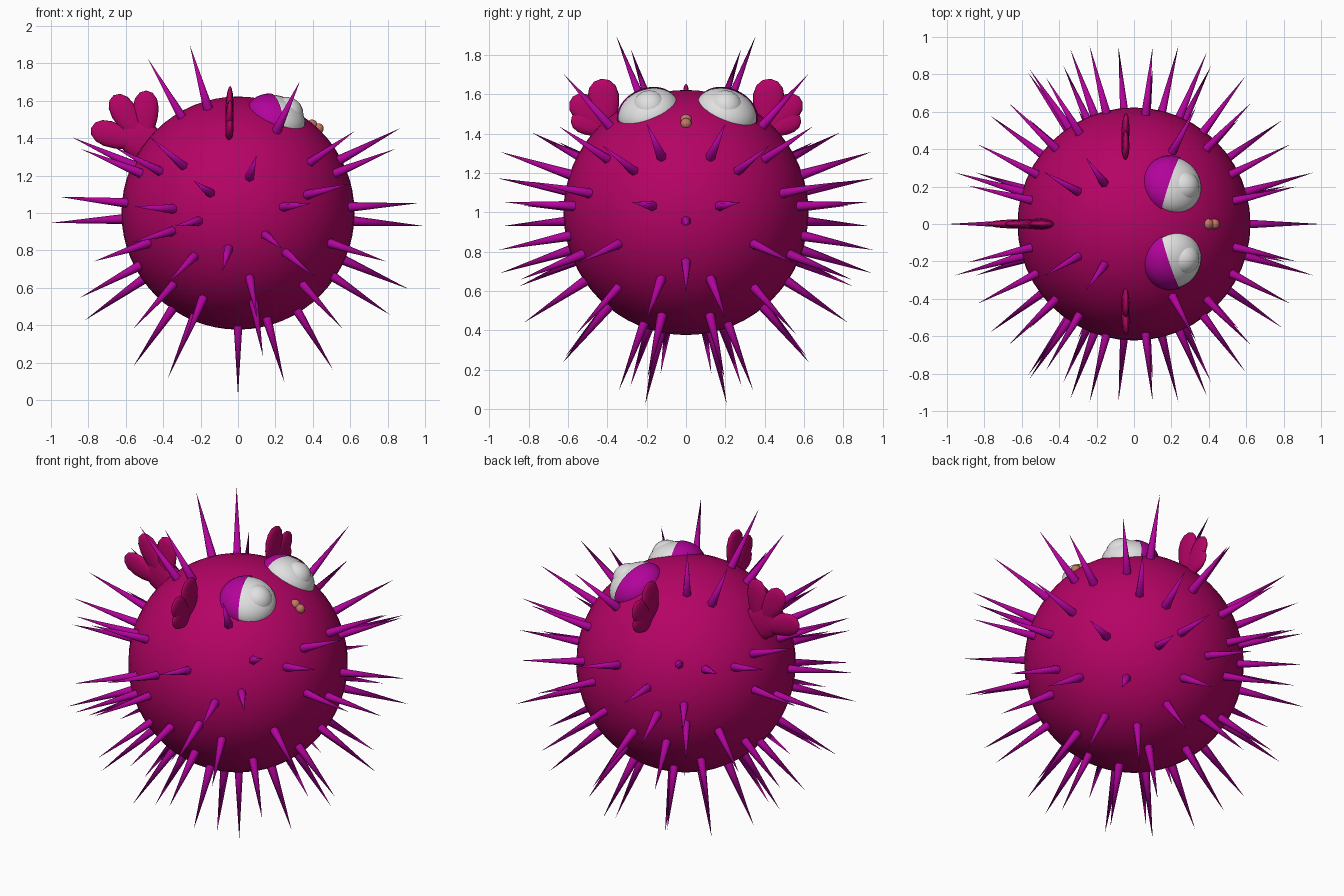
import bpy
import bmesh
from math import radians, cos, sin
from mathutils import Vector, Matrix

cube = bpy.data.objects.get("Cube")
if cube:
    bpy.data.objects.remove(cube, do_unlink=True)

CENTRE = Vector((0, 0, 1))
BODY_RADIUS = 0.623
TIP_RADIUS = 1.0


def make_material(name, rgb):
    mat = bpy.data.materials.new(name)
    mat.use_nodes = True
    colour = (*rgb, 1)
    mat.diffuse_color = colour
    mat.node_tree.nodes["Principled BSDF"].inputs["Base Color"].default_value = colour
    return mat


pink = make_material("deep pink", (0.46, 0.001, 0.13))
purple = make_material("purple", (0.45, 0.001, 0.33))
white = make_material("eye white", (0.75, 0.75, 0.75))
salmon = make_material("salmon", (0.57, 0.18, 0.13))


def finish(name, bm, mat):
    """Turn a bmesh into a smooth object with one material."""
    mesh = bpy.data.meshes.new(name)
    bm.normal_update()
    bm.to_mesh(mesh)
    bm.free()
    for poly in mesh.polygons:
        poly.use_smooth = True
    mesh.materials.append(mat)
    obj = bpy.data.objects.new(name, mesh)
    bpy.context.scene.collection.objects.link(obj)


def add_ball(bm, matrix, segments=24):
    return bmesh.ops.create_uvsphere(bm, u_segments=segments, radius=1, matrix=matrix,
                                     v_segments=segments * 2 // 3)["verts"]


def ball(name, centre, radius, mat, segments=24):
    bm = bmesh.new()
    add_ball(bm, Matrix.Translation(centre) @ Matrix.Scale(radius, 4), segments)
    finish(name, bm, mat)


def add_lobe(bm, base, tip, normal, width, thickness):
    """Flattened egg running from base to tip, broader near the tip."""
    base, tip, normal = Vector(base), Vector(tip), Vector(normal)
    axis = (tip - base).normalized()
    normal = (normal - axis * normal.dot(axis)).normalized()
    side = axis.cross(normal)
    frame = Matrix((side * width, normal * thickness, axis * (tip - base).length / 2))
    verts = add_ball(bm, Matrix.Identity(4), 12)
    for v in verts:
        v.co.x *= 1 + 0.4 * v.co.z
    bmesh.ops.transform(bm, verts=verts, matrix=Matrix.Translation((base + tip) / 2)
                        @ frame.transposed().to_4x4())


# Round body
ball("body", CENTRE, BODY_RADIUS, pink, 48)

# Spikes: (azimuth, elevation) in degrees, mirrored across the middle
upper_spikes = [(126, 64), (150, 56), (62, 45), (13, 27), (27, 20), (46, 26),
                (121, 24), (84, 18), (136, 21), (153, 20), (167, 24)]
middle_spikes = [(16, 3), (0, -4), (0, -24), (35, -15), (53, 9), (67, 3),
                 (76, -11), (64, -20), (95, -18), (104, 10), (110, -4),
                 (124, 2), (125, -9), (114, -22), (143, -15), (164, 5), (180, -3)]
lower_spikes = [(14, -33), (45, -38), (83, -34), (135, -38), (162, -27),
                (180, -35), (21, -57), (54, -65), (78, -50), (90, -78),
                (116, -47), (143, -62), (167, -55)]

bm = bmesh.new()
for azimuth, elevation in upper_spikes + middle_spikes + lower_spikes:
    a, e = radians(azimuth), radians(elevation)
    for mirror in (1,) if azimuth in (0, 180) else (1, -1):
        out = Vector((cos(a) * cos(e), mirror * sin(a) * cos(e), sin(e)))
        root = BODY_RADIUS - 0.03
        place = (Matrix.Translation(CENTRE + out * (root + TIP_RADIUS) / 2)
                 @ out.to_track_quat("Z", "Y").to_matrix().to_4x4())
        bmesh.ops.create_cone(bm, cap_ends=False, segments=6, radius1=0.028,
                              radius2=0, depth=TIP_RADIUS - root, matrix=place)
bmesh.ops.remove_doubles(bm, verts=bm.verts[:], dist=0.0001)
finish("spikes", bm, purple)

# Eyes lying flat on the body, with a raised cornea and a half-closed lid behind
for label, s, offset in (("left", 1, 0.204), ("right", -1, 0.19)):
    eye = Vector((0.203, s * offset, 1.505))
    tilt = (eye - CENTRE).to_track_quat("Z", "Y").to_matrix().to_4x4()

    bm = bmesh.new()
    add_ball(bm, Matrix.Translation(eye) @ tilt @ Matrix.Diagonal((0.161, 0.161, 0.116, 1)), 32)
    finish(label + "_eye", bm, white)

    gaze = Vector((0.88, -s * 0.08, 0.4)).normalized()
    ball(label + "_cornea", eye + gaze * 0.062, 0.09, white)

    bm = bmesh.new()
    add_ball(bm, Matrix.Translation(eye) @ tilt @ Matrix.Diagonal((0.167, 0.167, 0.122, 1)), 32)
    bmesh.ops.bisect_plane(bm, geom=bm.verts[:] + bm.edges[:] + bm.faces[:],
                           plane_co=eye - Vector((0.008, 0, 0)),
                           plane_no=(0.9, -s * 0.28, 0.08), clear_outer=True)
    finish(label + "_eyelid", bm, purple)

    # Side fin made of fanned lobes
    bm = bmesh.new()
    for y, z, width in ((0.43, 1.68, 0.075), (0.575, 1.59, 0.065), (0.58, 1.49, 0.055)):
        add_lobe(bm, (-0.05, s * 0.4, 1.4), (-0.042, s * y, z), (1, 0, 0), width, 0.022)
    finish(label + "_side_fin", bm, pink)

# Lips
ball("upper_lip", (0.395, 0, 1.47), 0.03, salmon, 16)
ball("lower_lip", (0.43, 0, 1.452), 0.028, salmon, 16)

# Tail fin made of fanned lobes on a short stem
bm = bmesh.new()
for x, z in ((-0.49, 1.655), (-0.665, 1.63), (-0.785, 1.455)):
    add_lobe(bm, (-0.5, 0, 1.36), (x, 0, z), (0, 1, 0), 0.065, 0.024)
add_lobe(bm, (-0.36, 0, 1.26), (-0.62, 0, 1.48), (0, 1, 0), 0.1, 0.03)
finish("tail_fin", bm, pink)
